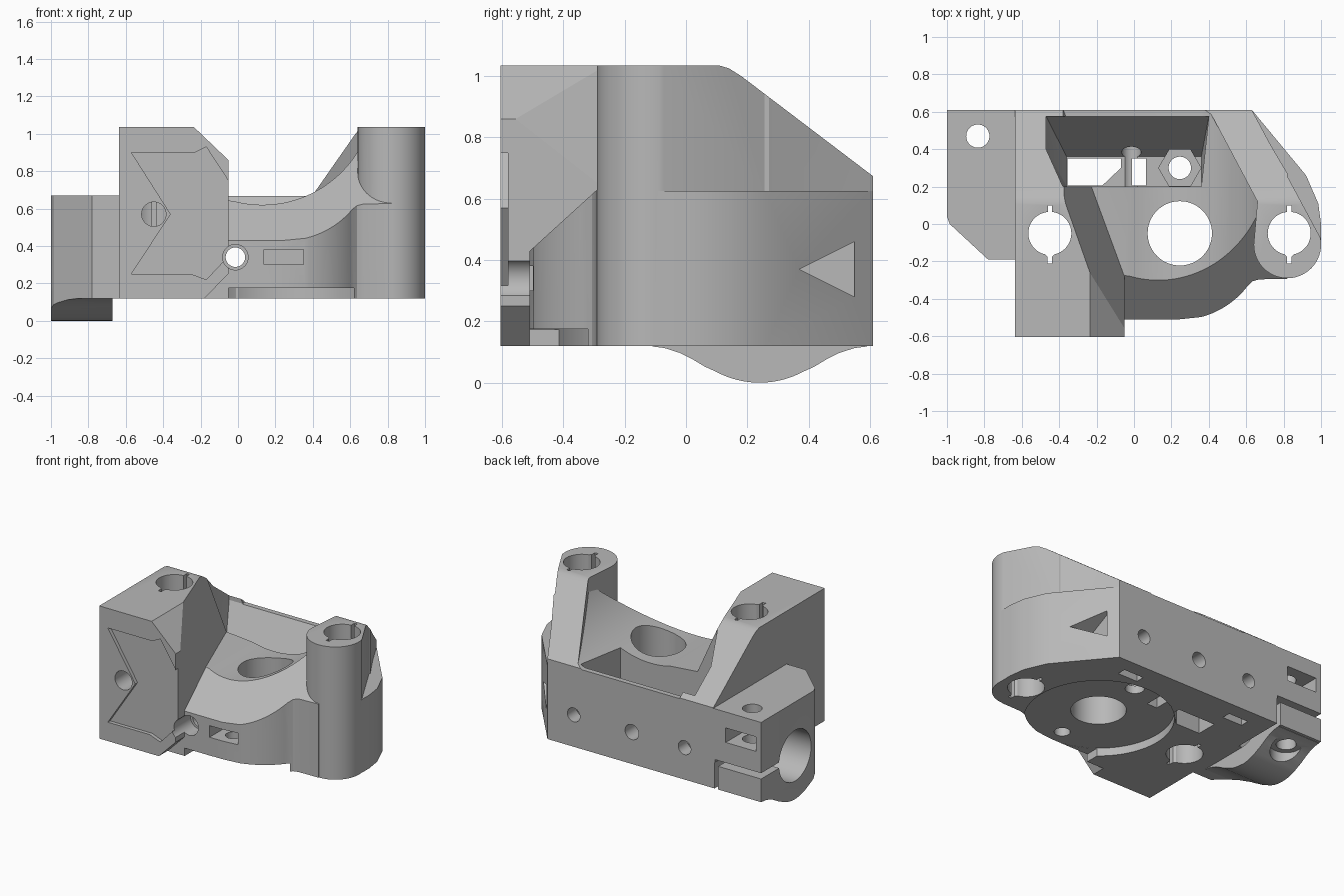
import bpy, bmesh
from math import sin, cos, radians
from mathutils import Vector

cube = bpy.data.objects.get("Cube")
if cube:
    bpy.data.objects.remove(cube, do_unlink=True)

grey = bpy.data.materials.new("plain grey")
grey.use_nodes = True
GREY = (0.48, 0.48, 0.48, 1)
grey.diffuse_color = GREY
grey.node_tree.nodes["Principled BSDF"].inputs["Base Color"].default_value = GREY


def finish(name, bm):
    bmesh.ops.recalc_face_normals(bm, faces=bm.faces)
    mesh = bpy.data.meshes.new(name)
    bm.to_mesh(mesh)
    bm.free()
    mesh.materials.append(grey)
    ob = bpy.data.objects.new(name, mesh)
    bpy.context.collection.objects.link(ob)
    return ob


def prism(name, pts, axis, a, b):
    """Extrude a 2D outline along an axis, from a to b."""
    place = {"x": lambda u, v, t: (t, u, v),
             "y": lambda u, v, t: (u, t, v),
             "z": lambda u, v, t: (u, v, t)}[axis]
    bm = bmesh.new()
    ends = [[bm.verts.new(place(u, v, t)) for u, v in pts] for t in (a, b)]
    for ring in ends:
        bm.faces.new(ring)
    n = len(pts)
    for i in range(n):
        j = (i + 1) % n
        bm.faces.new((ends[0][i], ends[0][j], ends[1][j], ends[1][i]))
    return finish(name, bm)


def arc(cx, cy, r, start, end, n):
    angles = [radians(start + (end - start) * i / n) for i in range(n + 1)]
    return [(cx + r * cos(t), cy + r * sin(t)) for t in angles]


def rod(axis, cx, cy, r, a, b, n=48):
    return prism("cutter", arc(cx, cy, r, 0, 360 - 360 / n, n - 1), axis, a, b)


def box(x0, x1, y0, y1, z0, z1, name="cutter"):
    return prism(name, [(x0, y0), (x1, y0), (x1, y1), (x0, y1)], "z", z0, z1)


def hull(name, pts):
    bm = bmesh.new()
    verts = [bm.verts.new(p) for p in pts]
    bmesh.ops.convex_hull(bm, input=verts)
    return finish(name, bm)


def width(mesh):
    xs = [v.co.x for v in mesh.vertices]
    return max(xs) - min(xs) if xs else 0


def combine(target, other, operation="DIFFERENCE"):
    """Boolean that falls back to the second solver if the part collapses."""
    before = target.data.copy()
    for solver in ("EXACT", "FLOAT"):
        mod = target.modifiers.new("bool", "BOOLEAN")
        mod.operation = operation
        mod.solver = solver
        mod.object = other
        bpy.context.view_layer.objects.active = target
        bpy.ops.object.modifier_apply(modifier=mod.name)
        if width(target.data) > .6 * width(before):
            break
        target.data = before.copy()
    bpy.data.objects.remove(other, do_unlink=True)


BASE = 0.12
TOP = 1.035

# Tall right-hand block with chamfered inner corners
block = prism("tall_block", [(-.635, BASE), (-.18, BASE), (-.052, .25), (-.052, .86),
                             (-.235, TOP), (-.635, TOP)], "y", -.605, .61)
# Leaning inner wall of the block
normal, along = Vector((.942, .333, 0)), Vector((-.333, .942, 0))
wall = []
for z in (.6, 1.2):
    offset = -.309 + .426 * (TOP - z)
    for s in (-1.5, 1.5):
        for d in (offset, 2):
            wall.append(normal * d + along * s + Vector((0, 0, z)))
combine(block, hull("cutter", wall))
# Arrow-shaped relief on the block front
combine(block, prism("cutter", [(-.57, .9), (-.36, .57), (-.57, .25), (-.25, .25), (-.17, .22),
                                (0, .4), (0, .67), (-.17, .93), (-.23, .9)], "y", -.7, -.58))

# Centre body: saddle-shaped top within a rounded plan
body = prism("carriage_body", [(-.6, BASE), (.82, BASE), (.82, 1.02), (.7, 1.02)]
             + arc(.13, 1.22, .6, -23.5, -105, 28) + [(-.25, .66), (-.6, .66)], "y", -.7, .7)
plan = prism("cutter", [(-.62, .61), (-.62, -.51), (.24, -.51)]
             + arc(.24, -.05, .463, -75, -37, 14)
             + [(.635, -.306), (.67, -.296), (.85, -.292), (.85, .22), (.62, .61)],
             "z", 0, 1.3)
combine(body, plan, "INTERSECT")
combine(body, prism("cutter", [(-.55, .393), (.15, 1.03), (.15, 1.4), (-.55, 1.4)], "x", -.8, .9))

# Rod column on the left with its rear rib; wider foot below
inner = [(.63, .61), (.4, .61), (.66, .12)]
front = arc(.82, -.11, .18, 180, 372, 40)
column = prism("rod_column", inner + front, "z", BASE, TOP)
foot = prism("column_foot", inner + front[:-4] + [(1, 0), (.985, .11), (.92, .26)], "z", BASE, .625)
back_wall = box(-.6, .5, .5, .61, BASE, .668, "back_wall")

# Clamp block with chamfered corner and round belly
clamp_plan = [(-1, .61), (-1, .04), (-.985, 0), (-.78, -.19), (-.6, -.19), (-.6, .61)]
clamp = prism("clamp_block", clamp_plan, "z", BASE, .67)
side = [(.35, .2), (.35, .118), (.31, .113), (.26, .097), (.22, .077), (.18, .053)]
belly = prism("clamp_belly", [(.24 - d, z) for d, z in side]
              + arc(.24, .3, .3, -118, -62, 16)
              + [(.24 + d, z) for d, z in reversed(side)], "x", -1.1, -.67)
combine(belly, prism("cutter", clamp_plan, "z", -.1, .5), "INTERSECT")

for part in (block, column, foot, back_wall, clamp, belly):
    combine(body, part, "UNION")

# Rear slope across the block and rib
combine(body, prism("cutter", [(.09, 1.04), (.14, 1.025), (.18, 1.0), (.7, .605), (.7, 1.4),
                               (.09, 1.4)], "x", -.64, 1.2))

# Rear pocket with an inclined back face
pocket = [(x, y, .3) for x in (-.36, .36) for y in (.2, .36)]
for z in (.67, 1.1):
    pocket += [(-.38, .2, z), (-.47, .4, z), (-.47, .575, z), (.36, .2, z), (.4, .575, z)]
combine(body, hull("cutter", pocket))

# Round recess underneath, open at the front
combine(body, rod("z", .24, -.05, .466, 0, .175, 96))
combine(body, box(-.05, .3, -.57, -.35, 0, .174))

holes = [
    box(-.355, -.18, .205, .35, 0, .4),         # floor opening
    prism("cutter", [(-.19, .205), (-.17, .205), (-.07, .3), (-.07, .35), (-.19, .35)],
          "z", 0, .4),
    rod("z", .245, -.05, .172, 0, 1.2, 64),     # central bore
    rod("z", .245, .3, .06, 0, .5),             # rear mounting hole
    rod("z", .245, .3, .113, .23, .5, 6),       # hexagonal nut seat
    rod("z", .245, -.4, .05, .1, .39),          # front mounting hole
    box(.14, .35, -.6, -.3, .3, .38),           # front nut slot
    box(-.012, .065, .205, .35, 0, .5),         # centre nut slot
    rod("y", -.014, .34, .052, -.7, .7),        # long centre screw
    rod("y", -.014, .34, .068, -.7, -.4),
    rod("y", -.45, .57, .065, -.7, -.05),       # block front screw
    rod("x", .24, .3, .175, -1.1, -.66, 64),    # clamp bore
    box(-1.1, -.65, .24, .7, .28, .32),         # clamp split
    box(-.673, -.645, .24, .7, -.1, .3),
    rod("z", -.835, .47, .062, -.1, .8),        # clamp screw
    rod("z", -.835, .47, .1, -.1, .1),
    box(-.96, -.73, .36, .7, .46, .56),         # clamp nut slot
    prism("cutter", [(.37, .37), (.55, .28), (.55, .46)], "x", .66, 1.2),
]
for x in (-.45, .83):                           # keyed vertical rod bores
    holes.append(rod("z", x, -.05, .115, 0, 1.3))
    holes.append(box(x - .011, x + .011, -.06, .1, 0, 1.3))
    holes.append(prism("cutter", [(x - .06, -.13), (x - .012, -.175), (x - .012, -.21),
                                  (x + .012, -.21), (x + .012, -.175), (x + .06, -.13)],
                       "z", 0, 1.3))
for x in (-.416, .43):                          # rear screws and their nut slots
    holes.append(rod("y", x, .34, .048, .43, .7))
    holes.append(box(x - .075, x + .075, .45, .51, 0, .41))
for hole in holes:
    combine(body, hole)

# Single plain colour and sharp-edged smoothing
body.data.materials.clear()
body.data.materials.append(grey)
for face in body.data.polygons:
    face.material_index = 0
bpy.ops.object.select_all(action="DESELECT")
body.select_set(True)
bpy.context.view_layer.objects.active = body
bpy.ops.object.shade_smooth_by_angle(angle=radians(25))
